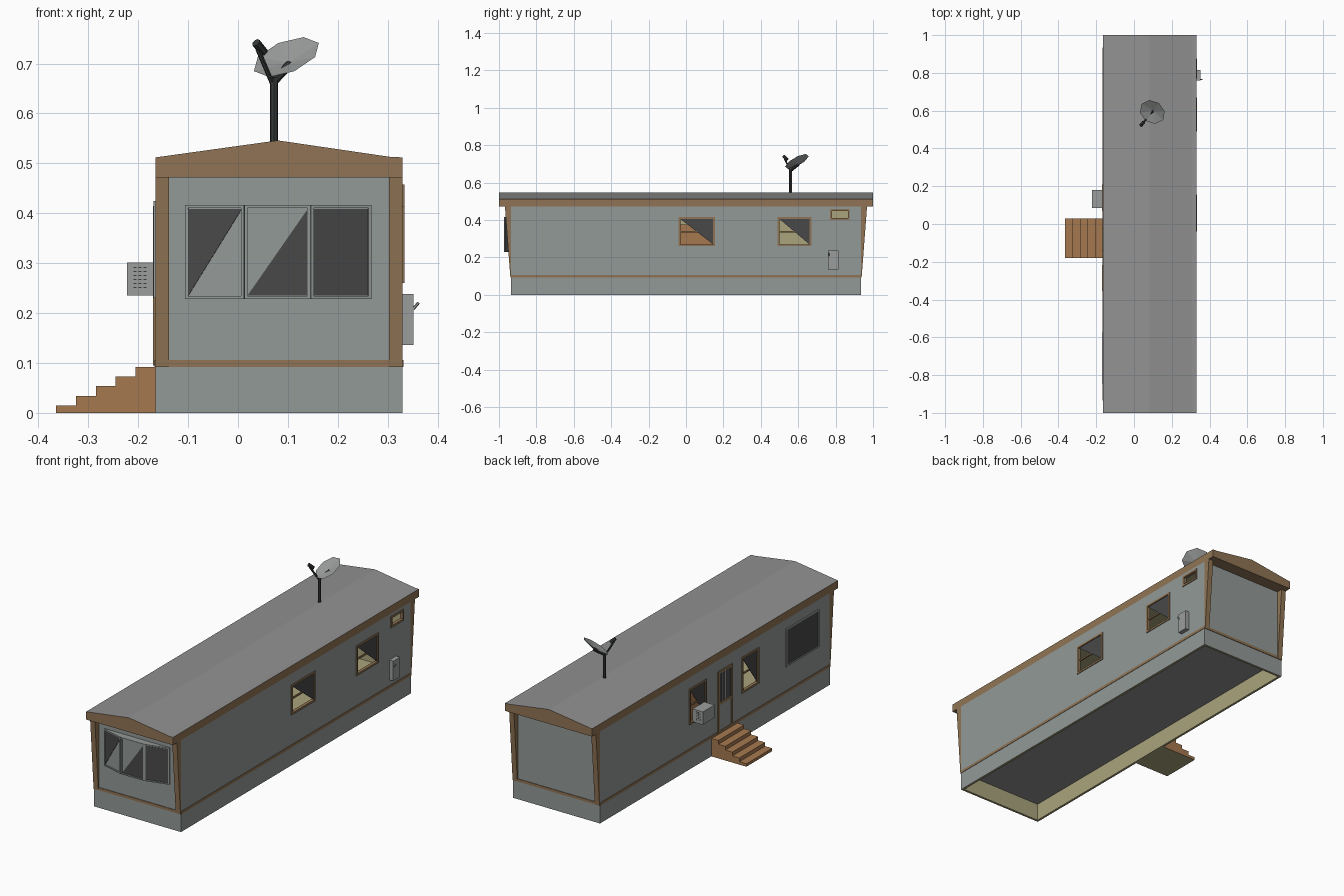
import bpy, bmesh
from mathutils import Vector, Matrix

if "Cube" in bpy.data.objects:
    bpy.data.objects.remove(bpy.data.objects["Cube"])


def material(name, r, g, b):
    m = bpy.data.materials.new(name)
    m.use_nodes = True
    m.diffuse_color = (r, g, b, 1)
    m.node_tree.nodes["Principled BSDF"].inputs["Base Color"].default_value = (r, g, b, 1)
    return m


SIDING = material("grey siding", .29, .32, .31)
ROOF = material("roof grey", .28, .285, .28)
TRIM = material("brown trim", .28, .175, .09)
WOOD = material("orange wood", .38, .19, .08)
CREAM = material("cream lining", .40, .37, .20)
GLASS = material("dark glass", .065, .065, .065)
METAL = material("dark metal", .035, .042, .04)
PALE = material("pale grey", .33, .34, .34)

UP = Vector((0, 0, 1))
LEFT, RIGHT, HALF = -.165, .33, .935      # body sides and half length


def finish(name, bm, mats, rule=None):
    bmesh.ops.recalc_face_normals(bm, faces=bm.faces)
    if rule:
        for f in bm.faces:
            f.material_index = rule(f)
    me = bpy.data.meshes.new(name)
    bm.to_mesh(me)
    bm.free()
    for m in mats:
        me.materials.append(m)
    ob = bpy.data.objects.new(name, me)
    bpy.context.collection.objects.link(ob)
    return ob


def add_prism(bm, points, sweep):
    base = [bm.verts.new(p) for p in points]
    face = bm.faces.new(base)
    new = bmesh.ops.extrude_face_region(bm, geom=[face])["geom"]
    bmesh.ops.translate(bm, vec=sweep, verts=[v for v in new if isinstance(v, bmesh.types.BMVert)])
    if not any(f == face for f in bm.faces):
        bm.faces.new(base)


def add_box(bm, x0, x1, y0, y1, z0, z1):
    add_prism(bm, [(x0, y0, z0), (x1, y0, z0), (x1, y1, z0), (x0, y1, z0)], (0, 0, z1 - z0))


def boxes(name, mat, *limits):
    bm = bmesh.new()
    for lim in limits:
        add_box(bm, *lim)
    return finish(name, bm, [mat])


def rod(name, a, b, radius, mat, sides=8):
    a, b = Vector(a), Vector(b)
    bm = bmesh.new()
    turn = (b - a).to_track_quat('Z', 'Y').to_matrix().to_4x4()
    bmesh.ops.create_cone(bm, cap_ends=True, segments=sides, radius1=radius, radius2=radius,
                          depth=(b - a).length, matrix=Matrix.Translation((a + b) / 2) @ turn)
    return finish(name, bm, [mat])


def plates(name, origin, along, shapes, inner, outer, mat):
    """Flat shapes in (distance, height) on an upright wall plane."""
    along = Vector(along).normalized()
    out = along.cross(UP)
    bm = bmesh.new()
    for shape in shapes:
        add_prism(bm, [Vector(origin) + along * s + UP * z + out * inner for s, z in shape],
                  out * (outer - inner))
    return finish(name, bm, [mat])


def rect(s0, s1, z0, z1):
    return [(s0, z0), (s1, z0), (s1, z1), (s0, z1)]


def border(s0, s1, z0, z1, w):
    return [rect(s0, s1, z0, z0 + w), rect(s0, s1, z1 - w, z1),
            rect(s0, s0 + w, z0 + w, z1 - w), rect(s1 - w, s1, z0 + w, z1 - w)]


# Side windows: name, wall side, y range, z range, glazed
WINDOWS = [("right_middle_window", 1, -.04, .155, .26, .415, True),
           ("right_rear_window", 1, .49, .67, .26, .415, True),
           ("right_small_window", 1, .77, .875, .40, .458, False),
           ("left_rear_window", -1, .07, .21, .23, .415, True),
           ("left_middle_window", -1, -.355, -.216, .23, .415, True)]

# Hollow body with open underside and window openings
bm = bmesh.new()
add_box(bm, LEFT, RIGHT, -HALF, HALF, 0, .473)
body = finish("body_shell", bm, [SIDING, CREAM, ROOF])
T = .012
cavity = boxes("cavity_cutter", CREAM,
               (LEFT + T, RIGHT - T, -HALF + T, HALF - T, -.05, .09),
               (LEFT + T, RIGHT - T, -HALF + T, HALF - T, .107, .466))
openings = bmesh.new()
for _, side, y0, y1, z0, z1, _ in WINDOWS:
    x = RIGHT if side > 0 else LEFT
    add_box(openings, x - .03, x + .03, y0 + .006, y1 - .006, z0 + .006, z1 - .006)
openings = finish("opening_cutter", openings, [CREAM])
for cutter in (cavity, openings):
    cutter.hide_render = True
    cutter.hide_set(True)
    mod = body.modifiers.new("cut", 'BOOLEAN')
    mod.operation, mod.solver, mod.object = 'DIFFERENCE', 'EXACT', cutter
bpy.context.view_layer.update()
cut = bpy.data.meshes.new_from_object(body.evaluated_get(bpy.context.evaluated_depsgraph_get()))
body.modifiers.clear()
body.data = cut
cut.materials.clear()
for m in (SIDING, CREAM, ROOF):
    cut.materials.append(m)
for p in cut.polygons:
    c = p.center
    outside = c.x < LEFT + .001 or c.x > RIGHT - .001 or abs(c.y) > HALF - .001
    p.material_index = 0 if outside else 2 if abs(c.z - .09) < .002 and p.normal.z < 0 else 1
for cutter in (cavity, openings):
    bpy.data.objects.remove(cutter)

# Roof: grey slopes over brown fascia
bm = bmesh.new()
add_prism(bm, [(x, -1, z) for x, z in [(LEFT, .472), (RIGHT, .472), (RIGHT, .512), (.305, .513),
                                       (.08, .546), (LEFT, .512)]], (0, 2, 0))
finish("roof", bm, [TRIM, ROOF], lambda f: int(f.normal.z > .5))

# Tapered corner posts and the belt strip
for end, sy in (("front", -1), ("rear", 1)):
    for side, x in (("right", LEFT), ("left", RIGHT - .027)):
        bm = bmesh.new()
        add_prism(bm, [(x, sy * y, z) for y, z in [(HALF - .002, .092), (HALF + .004, .092),
                                                   (.968, .472), (HALF - .002, .472)]], (.027, 0, 0))
        finish(end + "_" + side + "_corner_post", bm, [TRIM])
boxes("belt_strip", TRIM,
      (LEFT - .002, LEFT + .002, -HALF, HALF, .092, .106),
      (RIGHT - .002, RIGHT + .002, -HALF, HALF, .092, .106),
      (LEFT, RIGHT, -HALF - .003, -HALF + .002, .092, .106),
      (LEFT, RIGHT, HALF - .002, HALF + .003, .092, .106))

# Side windows with half-drawn dark panes
for name, side, y0, y1, z0, z1, glazed in WINDOWS:
    origin = (RIGHT, y0, 0) if side > 0 else (LEFT, y1, 0)
    along = (0, side, 0)
    w = y1 - y0
    plates(name + "_frame", origin, along, border(0, w, z0, z1, .01), -.012, .004, TRIM)
    if glazed:
        a, b, lo, hi = .009, w - .009, z0 + .009, z1 - .009
        mid = (z0 + z1) / 2
        plates(name + "_rail", origin, along, [rect(a, b, mid - .004, mid + .004)], -.011, -.004, TRIM)
        plates(name + "_pane", origin, along, [[(a, hi), (b, lo), (b, hi)]], -.003, -.001, GLASS)

# Large window on the left wall
plates("large_side_window_frame", (LEFT, -.575, 0), (0, -1, 0),
       border(0, .27, .23, .425, .008), -.002, .004, PALE)
plates("large_side_window_pane", (LEFT, -.575, 0), (0, -1, 0),
       [rect(.007, .263, .237, .418)], -.002, .002, GLASS)

# Bowed front window in three facets
plan = [(-.105, -HALF), (.013, -.967), (.145, -.967), (.266, -HALF)]
bm = bmesh.new()
add_prism(bm, [(x, y, .228) for x, y in plan], (0, 0, .189))
finish("bay_window_body", bm, [SIDING])
for i, (p, q) in enumerate(zip(plan, plan[1:])):
    p, q = Vector((*p, 0)), Vector((*q, 0))
    w = (q - p).length
    a, b, lo, hi = .006, w - .005, .235, .409
    shape = [[(a, lo), (b, hi), (a, hi)], [(a, lo), (b, lo), (b, hi)], rect(a, b, lo, hi)][i]
    plates(f"bay_pane_{i + 1}", p, q - p, [shape], -.001, .002, GLASS)
    plates(f"bay_frame_{i + 1}", p, q - p, border(0, w, .228, .417, .006), -.001, .005, SIDING)

# Door: frame, glazed upper half with bars, lower panel
door, back = (LEFT, -.02, 0), (0, -1, 0)
plates("door_frame", door, back, border(0, .12, .095, .415, .013), -.002, .005, TRIM)
plates("door_rail", door, back, [rect(.013, .107, .24, .255)], -.002, .004, TRIM)
plates("door_panel", door, back, [rect(.013, .107, .108, .24)], -.002, .002, SIDING)
plates("door_glass", door, back, [rect(.013, .107, .255, .402)], -.002, .002, GLASS)
plates("door_bars", door, back, [rect(s - .003, s + .003, .255, .402) for s in (.037, .06, .083)],
       .001, .004, PALE)

# Cabinet behind the right middle window
boxes("kitchen_cabinet", WOOD, (LEFT + .03, LEFT + .08, -.06, .16, .107, .375))

# Entry steps
profile = [(LEFT, 0), (LEFT - .2, 0)]
for i in range(5):
    x, z = LEFT - .2 + .04 * i, .015 + .0193 * i
    profile += [(x, z), (x + .04, z)]
bm = bmesh.new()
add_prism(bm, [(x, -.18, z) for x, z in profile], (0, .21, 0))
finish("entry_steps", bm, [WOOD, CREAM], lambda f: int(f.normal.z < -.5))

# Window air conditioner with slotted sides
boxes("air_conditioner", PALE, (-.222, LEFT + .002, .085, .18, .235, .301))
slots = [(x, x + .006, y, y + .002, z, z + .002)
         for y in (.084, .179) for x in (-.209, -.199, -.189) for z in (.25, .258, .266, .274, .282, .29)]
boxes("air_conditioner_slots", METAL, *slots)

# Meter box with a small lever
boxes("meter_box", PALE, (RIGHT, .352, .76, .815, .136, .238))
rod("meter_lever", (.351, .765, .208), (.362, .765, .221), .003, PALE, 6)

# Dish: shallow eight-sided bowl on a mast
centre, normal = Vector((.097, .593, .713)), Vector((-.4, -.55, 1)).normalized()
tilt = Matrix.Translation(centre) @ normal.to_track_quat('Z', 'Y').to_matrix().to_4x4()
bm = bmesh.new()
rim = bmesh.ops.create_circle(bm, segments=8, radius=.071)["verts"]
edges = list(bm.edges)
for depth in (-.014, -.02):
    hub = bm.verts.new((0, 0, depth))
    for e in edges:
        bm.faces.new((*e.verts, hub))
bm.transform(tilt)
finish("dish_bowl", bm, [PALE])
rod("dish_mast", (.072, .56, .54), (.072, .56, .672), .008, METAL)
rod("dish_bracket", (.072, .56, .665), centre - normal * .018, .009, METAL)
rod("dish_arm", (.068, .558, .662), (.04, .527, .728), .005, METAL, 6)
rod("dish_receiver", (.036, .522, .742), (.052, .54, .722), .009, METAL)
